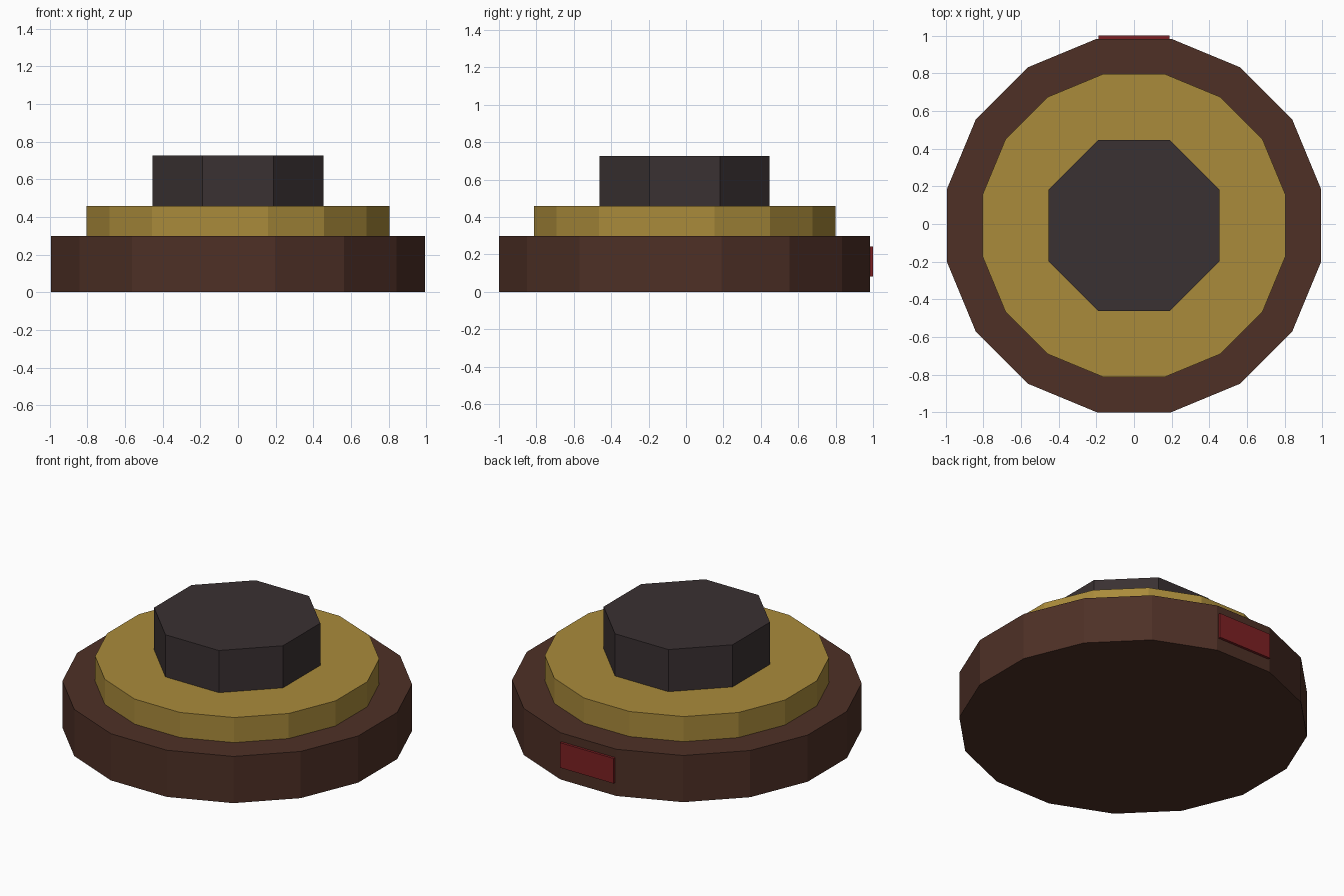
import bpy
import math

if "Cube" in bpy.data.objects:
    bpy.data.objects.remove(bpy.data.objects["Cube"])

CENTER_Y = -0.008


def material(name, rgb):
    """Flat colour from 0-255 display values, stored as linear."""
    def linear(c):
        c /= 255
        return c / 12.92 if c <= 0.04045 else ((c + 0.055) / 1.055) ** 2.4
    mat = bpy.data.materials.new(name)
    mat.diffuse_color = (*[linear(c) for c in rgb], 1)
    mat.use_nodes = True
    mat.node_tree.nodes["Principled BSDF"].inputs["Base Color"].default_value = mat.diffuse_color
    return mat


def tier(name, sides, apothem, z0, z1, mat):
    """Upright prism with one flat side facing the front."""
    bpy.ops.mesh.primitive_cylinder_add(
        vertices=sides, radius=apothem / math.cos(math.pi / sides), depth=z1 - z0,
        location=(0, CENTER_Y, (z0 + z1) / 2), rotation=(0, 0, math.pi / sides))
    obj = bpy.context.object
    obj.name = name
    obj.data.materials.append(mat)
    return obj


brown = material("dark brown", (78, 48, 38))
gold = material("old gold", (170, 139, 59))
charcoal = material("charcoal", (58, 49, 50))
red = material("deep red", (125, 32, 35))

# Stacked tiers
tier("base", 16, 0.992, 0.0, 0.298, brown)
tier("middle_ring", 16, 0.806, 0.298, 0.458, gold)
tier("top_block", 8, 0.455, 0.458, 0.727, charcoal)

# Raised plate on the back side of the base
bpy.ops.mesh.primitive_cube_add(size=1, location=(0, 0.99, 0.163))
plate = bpy.context.object
plate.name = "back_plate"
plate.scale = (0.378, 0.02, 0.16)
plate.data.materials.append(red)
